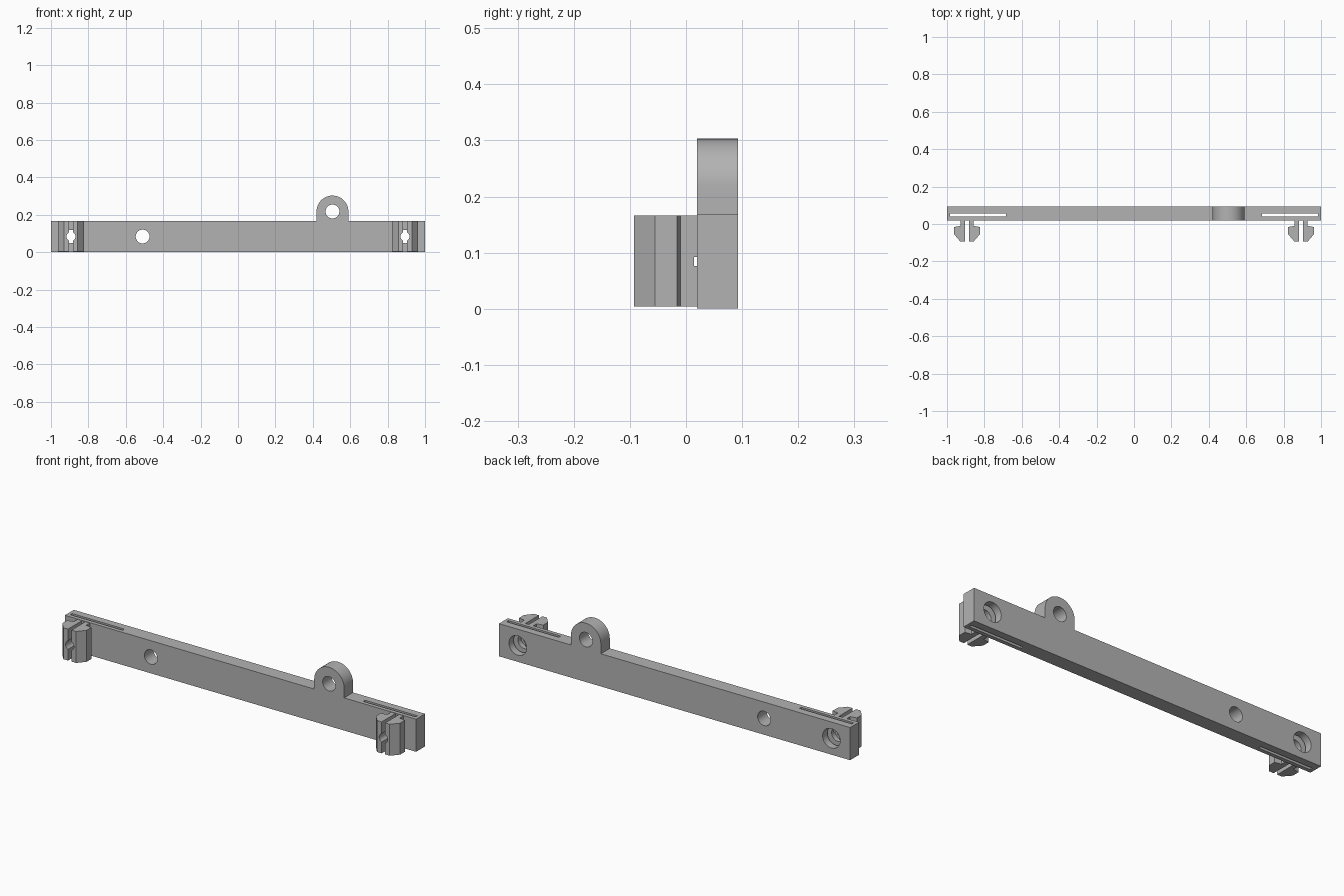
import bpy
import bmesh
import math
from mathutils import Matrix, Vector

cube = bpy.data.objects.get("Cube")
if cube:
    bpy.data.objects.remove(cube)

grey = bpy.data.materials.new("plain grey")
grey.use_nodes = True
colour = (0.45, 0.45, 0.45, 1)
grey.diffuse_color = colour
grey.node_tree.nodes["Principled BSDF"].inputs["Base Color"].default_value = colour

BACK, FRONT = 0.093, 0.02
HEIGHT = 0.168
MID = HEIGHT / 2
CLIP_X = 0.893
LUG_X, LUG_Z, LUG_R = 0.505, 0.218, 0.085
HOLE_R = 0.037


def prism(name, points, offset):
    """Extrude a closed outline of 3D points along an offset."""
    bm = bmesh.new()
    face = bm.faces.new([bm.verts.new(p) for p in points])
    new = bmesh.ops.extrude_face_region(bm, geom=[face])["geom"]
    moved = [v for v in new if isinstance(v, bmesh.types.BMVert)]
    bmesh.ops.translate(bm, verts=moved, vec=Vector(offset))
    bmesh.ops.recalc_face_normals(bm, faces=bm.faces)
    return finish(name, bm)


def finish(name, bm):
    mesh = bpy.data.meshes.new(name)
    bm.to_mesh(mesh)
    bm.free()
    mesh.materials.append(grey)
    obj = bpy.data.objects.new(name, mesh)
    bpy.context.collection.objects.link(obj)
    return obj


def box(name, x0, x1, y0, y1, z0, z1):
    return prism(name, [(x0, y0, z0), (x1, y0, z0), (x1, y1, z0), (x0, y1, z0)],
                 (0, 0, z1 - z0))


def bore(name, x, z, radius, y0, y1):
    """Round cutter running along y."""
    bm = bmesh.new()
    place = Matrix.Translation((x, (y0 + y1) / 2, z)) @ Matrix.Rotation(math.pi / 2, 4, 'X')
    bmesh.ops.create_cone(bm, cap_ends=True, segments=48, radius1=radius,
                          radius2=radius, depth=y1 - y0, matrix=place)
    return finish(name, bm)


def apply_boolean(obj, other, operation):
    mod = obj.modifiers.new(operation.lower(), 'BOOLEAN')
    mod.operation, mod.solver, mod.object = operation, 'EXACT', other
    bpy.context.view_layer.update()
    graph = bpy.context.evaluated_depsgraph_get()
    result = bpy.data.meshes.new_from_object(obj.evaluated_get(graph))
    obj.modifiers.clear()
    obj.data = result
    bpy.data.objects.remove(other)


# Main bar with the round-topped lug in one outline
arc = [(LUG_X + LUG_R * math.cos(a), FRONT, LUG_Z + LUG_R * math.sin(a))
       for a in (math.pi * i / 32 for i in range(33))]
outline = [(-1, FRONT, 0), (1, FRONT, 0), (1, FRONT, HEIGHT),
           (LUG_X + LUG_R, FRONT, HEIGHT), *arc,
           (LUG_X - LUG_R, FRONT, HEIGHT), (-1, FRONT, HEIGHT)]
bar = prism("mounting_bar", outline, (0, BACK - FRONT, 0))

# Plain through holes in the lug and the bar
apply_boolean(bar, bore("lug_hole", LUG_X, LUG_Z, HOLE_R, -0.1, 0.2), 'DIFFERENCE')
apply_boolean(bar, bore("bar_hole", -0.51, MID, HOLE_R, -0.1, 0.2), 'DIFFERENCE')

# Half profile of a snap clip: stem, barb, tapered tip
half = [(0.035, FRONT), (0.035, -0.010), (0.069, -0.016), (0.069, -0.055), (0.036, -0.093)]

for side, sign in (("left", 1), ("right", -1)):
    cx = sign * CLIP_X
    # Flexure slot and access hole at this end of the bar
    x0, x1 = sorted((sign * 0.685, sign * 0.983))
    apply_boolean(bar, box("slot", x0, x1, 0.04, 0.055, -0.1, 0.3), 'DIFFERENCE')
    apply_boolean(bar, bore("access_hole", cx, MID, 0.05, 0.047, 0.2), 'DIFFERENCE')
    apply_boolean(bar, bore("screw_hole", cx, MID, 0.036, -0.1, 0.06), 'DIFFERENCE')

    # Split clip, pierced from the front
    profile = half + [(-x, y) for x, y in reversed(half)]
    clip = prism(side + "_clip", [(cx + x, y, 0.004) for x, y in profile], (0, 0, 0.162))
    apply_boolean(clip, box("split", cx - 0.01, cx + 0.01, -0.2, FRONT - 0.002, -0.1, 0.3),
                  'DIFFERENCE')
    apply_boolean(clip, bore("clip_hole", cx, MID, 0.024, -0.2, 0.1), 'DIFFERENCE')
    apply_boolean(clip, bore("clip_recess", cx, MID, 0.036, FRONT - 0.006, 0.1), 'DIFFERENCE')
    clip.select_set(True)

# Smooth the round parts, keep the edges crisp
bar.select_set(True)
bpy.context.view_layer.objects.active = bar
bpy.ops.object.shade_smooth_by_angle(angle=math.radians(30))
